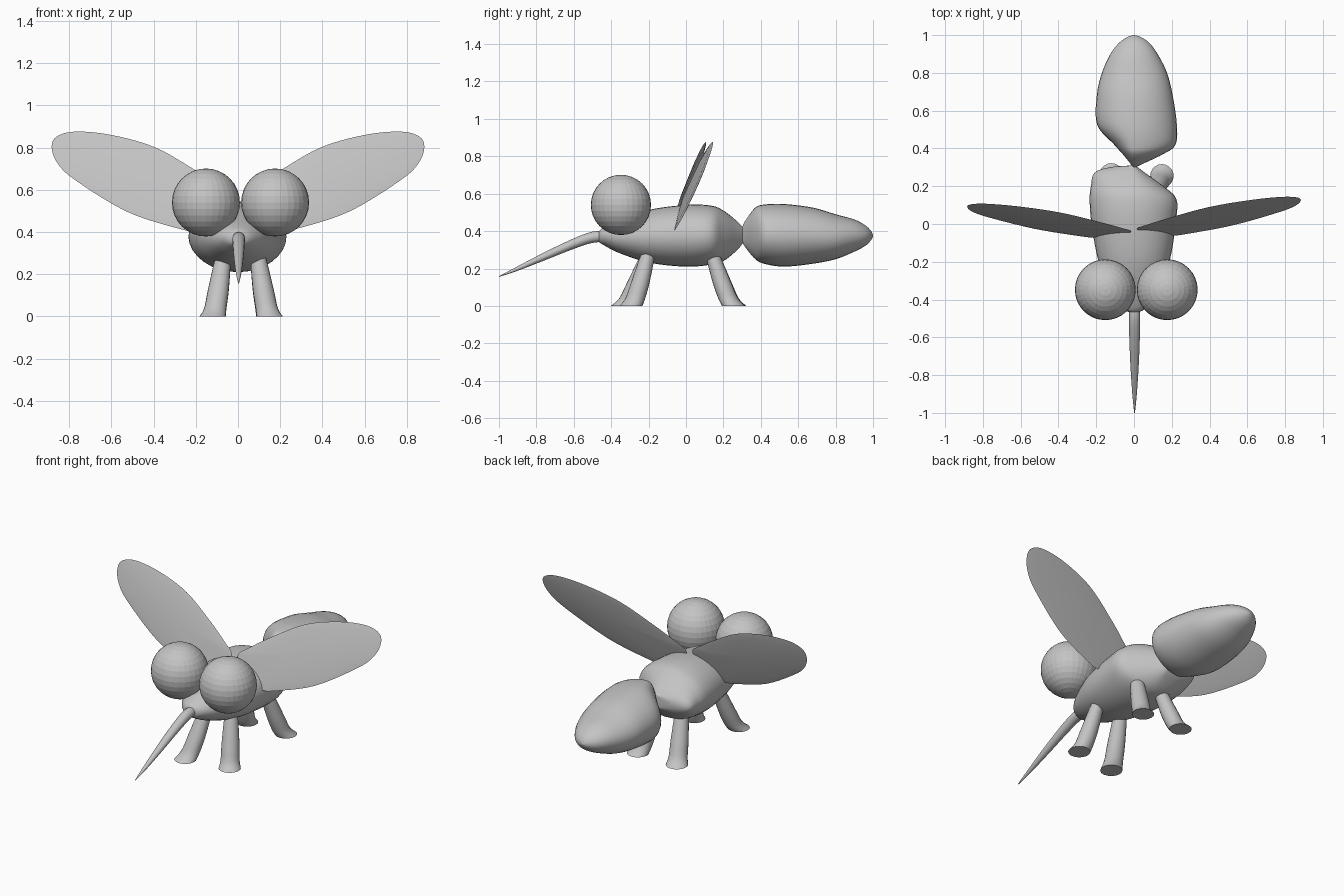
import bpy, bmesh, math
from mathutils import Vector

if "Cube" in bpy.data.objects:
    bpy.data.objects.remove(bpy.data.objects["Cube"])

grey = bpy.data.materials.new("light grey")
grey.diffuse_color = (0.55, 0.55, 0.55, 1)
grey.use_nodes = True
grey.node_tree.nodes["Principled BSDF"].inputs["Base Color"].default_value = grey.diffuse_color


def finish(name, bm, smooth=True, angle=50):
    bmesh.ops.recalc_face_normals(bm, faces=bm.faces)
    me = bpy.data.meshes.new(name)
    bm.to_mesh(me)
    bm.free()
    me.materials.append(grey)
    for p in me.polygons:
        p.use_smooth = smooth
    if smooth:
        me.set_sharp_from_angle(angle=math.radians(angle))
    ob = bpy.data.objects.new(name, me)
    bpy.context.collection.objects.link(ob)
    return ob


def spline(pts, steps, closed=False):
    """Smooth row of tuples through the given tuples (Catmull-Rom)."""
    n = len(pts)
    get = (lambda i: pts[i % n]) if closed else (lambda i: pts[max(0, min(n - 1, i))])
    out = []
    for i in range(n if closed else n - 1):
        p = [get(i + k) for k in (-1, 0, 1, 2)]
        for s in range(steps):
            t = s / steps
            out.append(tuple(
                b + 0.5 * t * (c - a + t * (2 * a - 5 * b + 4 * c - d + t * (3 * (b - c) + d - a)))
                for a, b, c, d in zip(*p)))
    return out if closed else out + [pts[-1]]


def loft(name, rings):
    bm = bmesh.new()
    rows = [[bm.verts.new(p) for p in r] for r in rings]
    n = len(rows[0])
    for a, b in zip(rows, rows[1:]):
        for i in range(n):
            j = (i + 1) % n
            bm.faces.new((a[i], a[j], b[j], b[i]))
    bm.faces.new(rows[0])
    bm.faces.new(rows[-1])
    return finish(name, bm)


def circle(n):
    return [(math.cos(2 * math.pi * i / n), math.sin(2 * math.pi * i / n)) for i in range(n)]


# Body sections: y, left half width, right half width, bottom z, top z
def body(name, sections):
    rings = []
    for y, l, r, z0, z1 in spline(sections, 5):
        rings.append([((r if c > 0 else l) * c, y, (z0 + z1) / 2 + (z1 - z0) / 2 * s)
                      for c, s in circle(32)])
    return loft(name, rings)


body("thorax", [(-.47, .02, .02, .345, .395), (-.44, .07, .07, .325, .42),
                (-.35, .13, .13, .28, .46), (-.19, .19, .19, .23, .515),
                (0, .225, .22, .21, .54), (.13, .235, .225, .22, .537),
                (.2, .228, .155, .24, .51), (.27, .21, .06, .295, .455),
                (.3, .13, .02, .33, .425), (.31, .01, .01, .34, .42)])
body("abdomen", [(.3, .01, .01, .34, .42), (.32, .02, .05, .31, .46),
                 (.37, .06, .155, .25, .525), (.42, .105, .22, .225, .542),
                 (.525, .195, .227, .21, .545), (.68, .197, .205, .226, .525),
                 (.8, .17, .175, .25, .49), (.9, .125, .125, .29, .462),
                 (.96, .078, .08, .322, .43), (.99, .035, .035, .352, .4),
                 (1, .003, .003, .373, .377)])

# Eyes: faceted balls
for side, x in (("left", -.152), ("right", .176)):
    bm = bmesh.new()
    bmesh.ops.create_uvsphere(bm, u_segments=32, v_segments=16, radius=.161)
    bmesh.ops.translate(bm, verts=bm.verts, vec=(x, -.348, .54))
    finish(side + "_eye", bm, smooth=False)

# Proboscis: y, z, radius
rings = []
for y, z, r in spline([(-.42, .37, .028), (-.5, .367, .03), (-.6, .333, .028),
                       (-.75, .268, .022), (-.9, .2, .012), (-1, .157, .002)], 5):
    rings.append([(.003 + r * c, y, z + r * s) for c, s in circle(16)])
loft("proboscis", rings)

# Legs: hip and foot positions, flaring into a flat sole
legs = {"front_right_leg": ((.10, -.21), (.15, -.295)),
        "front_left_leg": ((-.075, -.215), (-.12, -.34)),
        "rear_right_leg": ((.10, .15), (.148, .255)),
        "rear_left_leg": ((-.075, .15), (-.12, .26))}
for name, (hip, foot) in legs.items():
    rings = []
    for z, w, r in spline([(.32, -.2, .03), (.25, 0, .04), (.12, .42, .05),
                           (.04, .72, .053), (0, 1, .062)], 5):
        cx, cy = (h + (f - h) * w for h, f in zip(hip, foot))
        rings.append([(cx + r * c, cy + r * s, z) for c, s in circle(20)])
    loft(name, rings)

# Wings: outline in x and z on a leaning plane, slightly thicker in the middle
outline = spline([(.015, .55), (.08, .61), (.19, .685), (.39, .8), (.6, .86), (.77, .876),
                  (.86, .852), (.883, .8), (.855, .725), (.77, .645), (.53, .498),
                  (.295, .42), (.2, .407), (.09, .45)], 5, closed=True)
planes = {"right_wing": (1, -.05, .295, .42, .075, .345),
          "left_wing": (-1, -.045, .39, .46, .06, .31)}
for name, (sx, y0, x0, z0, b, c) in planes.items():
    bm = bmesh.new()

    def point(x, z, off=0):
        return bm.verts.new((sx * x, y0 + b * (x - x0) + c * (z - z0) + off, z))

    rim = [point(x, z) for x, z in outline]
    n = len(rim)
    mx, mz = .47, .655
    for off in (-.006, .006):
        inner = [point(mx + (x - mx) * .8, mz + (z - mz) * .8, off) for x, z in outline]
        for i in range(n):
            j = (i + 1) % n
            bm.faces.new((rim[i], rim[j], inner[j], inner[i]))
        mid = point(mx, mz, off * 1.2)
        for i in range(n):
            bm.faces.new((inner[i], inner[(i + 1) % n], mid))
    finish(name, bm)
